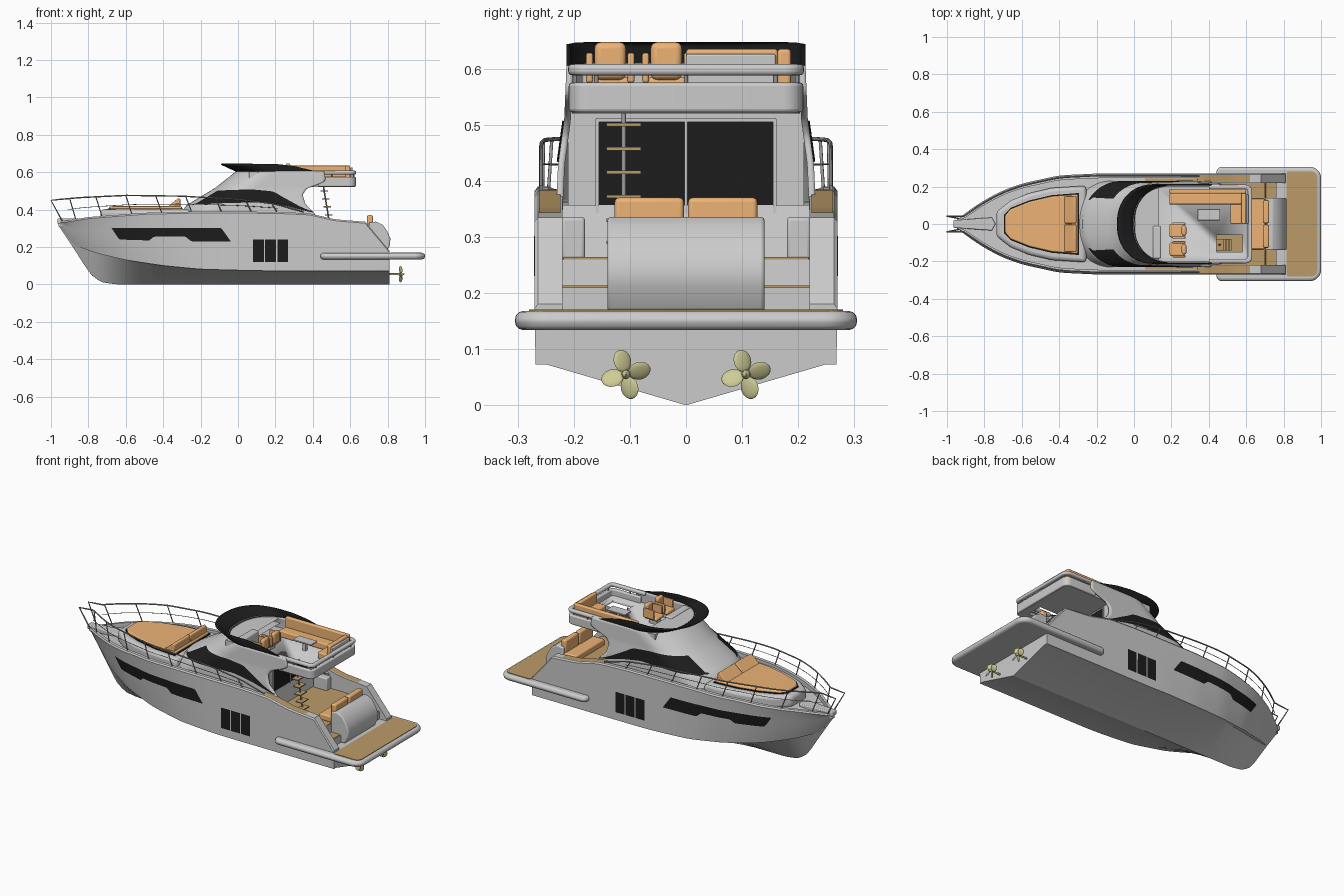
import bpy, bmesh, math
from mathutils import Matrix, Vector

if "Cube" in bpy.data.objects:
    bpy.data.objects.remove(bpy.data.objects["Cube"])

def mat(name, rgb):
    m = bpy.data.materials.new(name)
    m.diffuse_color = (*rgb, 1)
    m.use_nodes = True
    m.node_tree.nodes["Principled BSDF"].inputs["Base Color"].default_value = m.diffuse_color
    return m

BLACK, ORANGE = mat("black_glass", (.012, .012, .012)), mat("orange_cushion", (.85, .45, .18))
TEAK, BRASS, STEEL = mat("teak", (.5, .33, .14)), mat("brass", (.62, .6, .3)), mat("steel", (.3, .3, .3))

def finish(name, bm, m=None, bev=0, solid=0, angle=35):
    bmesh.ops.remove_doubles(bm, verts=bm.verts, dist=1e-5)
    bmesh.ops.recalc_face_normals(bm, faces=bm.faces)
    me = bpy.data.meshes.new(name)
    bm.to_mesh(me)
    bm.free()
    ob = bpy.data.objects.new(name, me)
    bpy.context.collection.objects.link(ob)
    if m:
        me.materials.append(m)
    bpy.ops.object.select_all(action='DESELECT')
    ob.select_set(True)
    bpy.context.view_layer.objects.active = ob
    bpy.ops.object.shade_smooth_by_angle(angle=math.radians(angle))
    if solid:
        s = ob.modifiers.new("solid", 'SOLIDIFY')
        s.thickness, s.offset = solid, 0
    if bev:
        b = ob.modifiers.new("bevel", 'BEVEL')
        b.width, b.segments, b.limit_method = bev, 3, 'ANGLE'
    return ob

def lin(x, tab):
    if x <= tab[0][0]: return tab[0][1]
    for (a, p), (b, q) in zip(tab, tab[1:]):
        if x <= b: return p + (q - p) * (x - a) / (b - a)
    return tab[-1][1]

def smooth(x, tab, h=.035):
    return sum(lin(x + h * k, tab) for k in (-1, -.5, 0, .5, 1)) / 5

def grid(name, rows, m=None, closed=False, **kw):
    bm = bmesh.new()
    vs = [[bm.verts.new(p) for p in r] for r in rows]
    n = len(rows[0])
    for a, b in zip(vs, vs[1:]):
        for j in range(n if closed else n - 1):
            bm.faces.new((a[j], a[(j + 1) % n], b[(j + 1) % n], b[j]))
    if closed:
        bm.faces.new(vs[0]); bm.faces.new(vs[-1])
    return finish(name, bm, m, **kw)

def prism(name, pts, lo, hi, m=None, bev=0, axis='z'):
    put = (lambda p, h: (p[0], p[1], h)) if axis == 'z' else (lambda p, h: (p[0], h, p[1]))
    return grid(name, [[put(p, lo) for p in pts], [put(p, hi) for p in pts]], m, closed=True, bev=bev)

def box(name, x0, x1, y0, y1, z0, z1, m=None, bev=0):
    return prism(name, [(x0, y0), (x1, y0), (x1, y1), (x0, y1)], z0, z1, m, bev)

def tube(name, pts, r, m=STEEL):
    cu = bpy.data.curves.new(name, 'CURVE')
    cu.dimensions, cu.bevel_depth, cu.bevel_resolution = '3D', r, 2
    sp = cu.splines.new('POLY')
    sp.points.add(len(pts) - 1)
    for p, q in zip(sp.points, pts): p.co = (*q, 1)
    cu.materials.append(m)
    ob = bpy.data.objects.new(name, cu)
    bpy.context.collection.objects.link(ob)

def corner(cx, cy, r, a0, a1, n=7):
    return [(cx + r * math.cos(math.radians(a0 + (a1 - a0) * i / n)),
             cy + r * math.sin(math.radians(a0 + (a1 - a0) * i / n))) for i in range(n + 1)]

def rrect(x0, x1, w, r0, r1):
    return (corner(x1 - r1, w - r1, r1, 90, 0) + corner(x1 - r1, r1 - w, r1, 0, -90)
            + corner(x0 + r0, r0 - w, r0, -90, -180) + corner(x0 + r0, w - r0, r0, 180, 90))

def u_wall(name, x0, x1, w, th, r, z0, z1, bev):
    out = [(x0, w)] + corner(x1 - r, w - r, r, 90, 0) + corner(x1 - r, r - w, r, 0, -90) + [(x0, -w)]
    k, wi, xi = r - th, w - th, x1 - th
    inn = [(x0, -wi)] + corner(xi - k, k - wi, k, -90, 0) + corner(xi - k, wi - k, k, 0, 90) + [(x0, wi)]
    return prism(name, out + inn, z0, z1, None, bev)

# ---- hull: lofted stations with chine, flared topsides, bulwark and deck
KEEL = [(-.96, .315), (-.88, .195), (-.8, .07), (-.77, .035), (-.72, .01), (-.65, 0), (.81, 0)]
CH_Y = [(-.96, .002), (-.88, .006), (-.8, .05), (-.6, .145), (-.4, .205), (-.2, .238), (0, .25), (.81, .25)]
CH_Z = [(-.96, .32), (-.88, .21), (-.75, .165), (-.6, .13), (-.4, .1), (-.2, .081), (.1, .073), (.81, .073)]
SH_Y = [(-.96, .012), (-.9, .06), (-.8, .128), (-.7, .18), (-.6, .216), (-.4, .26), (-.2, .27), (.81, .27)]
SH_Z = [(-.96, .335), (-.8, .36), (-.5, .383), (-.2, .39), (.2, .388), (.38, .38), (.52, .348), (.68, .335), (.81, .18)]
def sh_y(x): return smooth(x, SH_Y) if x > -.9 else lin(x, SH_Y)
def sh_z(x): return lin(x, SH_Z)
def ch(x):
    f = smooth if -.86 < x else lin
    return f(x, CH_Y), f(x, CH_Z)
def side_y(x, z):
    cy, cz = ch(x)
    cy = cy + min(.018, cy * .3)
    v = max(0, min(1, (z - cz) / (sh_z(x) - cz)))
    return cy + (sh_y(x) - cy) * v ** .85

rows = []
xs = sorted({-.96 + i * .03 for i in range(59)} | {-.945, .34, .36, .68, .70, .71, .81})
for x in xs:
    cy, cz = ch(x)
    sy, sz = sh_y(x), sh_z(x)
    kz = lin(x, KEEL)
    dz = sz - .025 if x <= .34 else (.26 if x <= .705 else .16)
    iy = sy - min(.05 if x > .35 else .025, sy * .4)
    half = [(cy, cz), (cy + min(.018, cy * .3), cz)]
    half += [(side_y(x, cz + (sz - cz) * k / 5), cz + (sz - cz) * k / 5) for k in range(1, 5)]
    half += [(sy, sz - .008), (sy - min(.006, sy * .2), sz), (iy, sz), (iy, dz)]
    rows.append([(x, 0, min(kz, cz))] + [(x, y, z) for y, z in half] + [(x, 0, dz)]
                + [(x, -y, z) for y, z in reversed(half)])
grid("hull", rows, closed=True, angle=30)

# hull windows, teak side decks
def side_patch(name, x0, x1, lo, hi, s, n=24):
    r = []
    for i in range(n + 1):
        x = x0 + (x1 - x0) * i / n
        a, b = lin(x, lo), lin(x, hi)
        r.append([(x, s * (side_y(x, a + (b - a) * k / 4) + .003), a + (b - a) * k / 4) for k in range(5)])
    grid(name, r, BLACK)

LO = [(-.675, .30), (-.635, .24), (-.475, .235), (-.45, .255), (-.28, .255), (-.25, .23), (-.04, .23)]
HI = [(-.675, .302), (-.09, .302), (-.04, .232)]
for s in (1, -1):
    side_patch("bow_window", -.675, -.04, LO, HI, s, 60)
    for i in range(3):
        x = .08 + i * .065
        side_patch("side_window", x, x + .058, [(0, .12)], [(0, .24)], s, 2)
    for x0, x1, y0, y1, d in ((.06, .34, .222, .244, -.021), (.34, .62, .224, .262, .003)):
        grid("side_deck_teak", [[(x, s * y0, sh_z(x) + d), (x, s * y1, sh_z(x) + d)]
                                for x in [x0 + (x1 - x0) * i / 14 for i in range(15)]], TEAK)

# ---- swim platform
prism("swim_platform", rrect(.44, 1.0, .305, .03, .06), .134, .168, None, .015)
prism("platform_teak", rrect(.815, .98, .28, .012, .03), .16, .171, TEAK)

# ---- cabin shell: rounded front plan, raked with height
F = [(.34, -.33), (.42, -.27), (.51, -.12), (.605, 0)]
W = [(.34, .226), (.43, .222), (.51, .211), (.605, .207)]
AFT = [(.34, .44), (.385, .405), (.43, .36), (.48, .345), (.515, .37), (.535, .43), (.555, .47), (.605, .46)]
def shell(t, z, f, w, aft, nose=.2, off=0):
    s, a = (1 if t >= 0 else -1), abs(t)
    if a < .5:
        q = a * math.pi
        return (f - off + nose * (1 - math.cos(q) ** .9), s * (w + off) * math.sin(q) ** .9, z)
    return (f + nose + (aft - f - nose) * (a - .5) * 2, s * (w + off), z)

T = [-1 + i / 40 for i in range(81)]
Z = [.34 + .265 * i / 20 for i in range(21)]
grid("cabin", [[shell(t, z, lin(z, F), lin(z, W), lin(z, AFT)) for t in T] for z in Z], solid=.012)
WL = [(0, .42), (.5, .435), (.7, .44), (.85, .42), (1, .383)]
WH = [(0, .497), (.5, .508), (.7, .497), (.85, .45), (1, .386)]
win = []
for k in range(9):
    row = []
    for t in T:
        a, b = smooth(abs(t), WL), smooth(abs(t), WH)
        z = a + (b - a) * k / 8
        row.append(shell(t, z, lin(z, F), lin(z, W), .40, off=.009))
    win.append(row)
grid("cabin_window", win, BLACK)
VH = [(0, 1), (.65, 1), (.8, .75), (1, .05)]
grid("flybridge_visor", [[shell(t, .602 + .042 * k / 4 * lin(abs(t), VH), -.09 * k / 4, .209, .42)
                          for t in T] for k in range(5)], BLACK, solid=.008)

# aft bulkhead with sliding door
box("bulkhead", .30, .335, -.21, .21, .25, .53)
box("door_glass", .33, .339, -.155, .155, .262, .505, BLACK)
for y in (-.158, 0, .158):
    box("door_frame", .33, .343, y - .003, y + .003, .262, .51)
box("door_head", .33, .343, -.16, .16, .505, .512)

# ---- flybridge floor with ladder hatch, dash, tail coaming and rail
floor = prism("flybridge_floor", rrect(.04, .622, .203, .08, .03), .52, .54)
hatch = box("hatch_cutter", .44, .58, -.15, -.06, .45, .6)
hatch.hide_render = True
hatch.display_type = 'WIRE'
b = floor.modifiers.new("hatch", 'BOOLEAN')
b.operation, b.object = 'DIFFERENCE', hatch
prism("flybridge_dash", [shell(t, 0, .004, .2, .06, .13)[:2] for t in T], .57, .603)
u_wall("tail_coaming", .43, .63, .209, .022, .035, .522, .575, .006)
u_wall("tail_rail", .40, .632, .21, .024, .035, .588, .608, .007)
for x, y in ((.50, .198), (.618, .16), (.618, 0)):
    for s in (1, -1):
        tube("rail_post", [(x, s * y, .57), (x, s * y, .595)], .004)

# flybridge seating
box("helm_console", .10, .145, -.185, -.01, .54, .61, None, .008)
for y in (-.135, -.035):
    box("helm_seat_base", .20, .25, y - .02, y + .02, .54, .565)
    box("helm_seat", .19, .27, y - .036, y + .036, .565, .585, ORANGE, .008)
    box("helm_seat_back", .255, .28, y - .028, y + .028, .58, .647, ORANGE, .011)
    for d in (-.037, .037):
        box("helm_armrest", .205, .275, y + d - .006, y + d + .006, .575, .628, ORANGE, .004)
box("sofa_seat_side", .19, .575, .105, .165, .54, .578, ORANGE, .006)
box("sofa_seat_aft", .515, .575, 0, .106, .54, .578, ORANGE, .006)
box("sofa_back_side", .19, .60, .163, .187, .54, .635, ORANGE, .006)
box("sofa_back_aft", .575, .60, 0, .164, .54, .635, ORANGE, .006)
box("sofa_back_shell", .60, .612, 0, .16, .54, .626, None, .004)
box("fly_table", .34, .46, .02, .08, .59, .598, None, .003)
box("fly_table_leg", .39, .41, .04, .06, .54, .592)

# ladder
for i, z in enumerate((.5, .457, .415, .372, .33, .29)):
    box("ladder_step", .44 + .008 * i, .48 + .008 * i, -.142, -.08, z - .003, z + .003, TEAK)
tube("ladder_spine", [(.455, -.111, .535), (.50, -.111, .262)], .004)

# ---- cockpit: teak floor, steps, stern sofa
box("cockpit_teak", .336, .70, -.218, .218, .255, .264, TEAK)
prism("stern_console", [(.70, .168), (.70, .33), (.74, .336), (.775, .318), (.80, .28), (.815, .245),
                        (.812, .21), (.79, .168)], -.14, .14, None, .006, 'y')
box("stern_seat", .62, .70, -.135, .135, .262, .30, ORANGE, .008)
for s in (1, -1):
    y0, y1 = sorted((s * .004, s * .127))
    box("stern_backrest", .69, .722, y0, y1, .295, .37, ORANGE, .008)
    y0, y1 = sorted((s * .14, s * .222))
    box("stern_step", .70, .765, y0, y1, .16, .21)
    box("stern_step_teak", .705, .76, y0, y1, .209, .213, TEAK)
    y0, y1 = sorted((s * .18, s * .222))
    box("cockpit_locker", .36, .45, y0, y1, .26, .335, None, .006)

# ---- foredeck: coachroof and sunpad
def pad(d):
    p = [(-.69 - d, .045 + d * .5), (-.66, .08 + d), (-.56, .12 + d), (-.44, .148 + d), (-.30 + d, .16 + d)]
    return p + [(x, -y) for x, y in reversed(p)]
prism("coachroof", pad(.045), .33, .402, None, .02)
prism("sunpad_trim", pad(.006), .39, .407, BLACK)
prism("sunpad", pad(0), .395, .418, ORANGE, .007)
for s in (1, -1):
    y0, y1 = sorted((s * .003, s * .15))
    prism("sunpad_headrest", [(-.375, .415), (-.32, .461), (-.308, .455), (-.308, .415)], y0, y1, ORANGE, .004, 'y')
prism("bow_platform", [(-.965, -.02), (-.76, -.035), (-.74, 0), (-.76, .035), (-.965, .02)], .325, .352, None, .005)

# ---- guard rails
RZ = [(-1, .45), (-.85, .464), (-.6, .476), (-.3, .472), (0, .455), (.2, .43), (.35, .388)]
def rail_y(x): return max(.042, sh_y(max(x, -.96)) - .012)
for s in (1, -1):
    line = [-1 + i * .045 for i in range(31)]
    tube("guard_rail", [(-.94, s * .03, .34)] + [(x, s * rail_y(x), lin(x, RZ)) for x in line], .0038)
    tube("mid_rail", [(x, s * rail_y(x), (lin(x, RZ) + sh_z(x)) / 2) for x in line[2:28]], .0016)
    for x in (-.9, -.76, -.6, -.44, -.28, -.12, .04, .18):
        tube("stanchion", [(x + .035, s * rail_y(x + .035), sh_z(x + .035) - .01),
                           (x, s * rail_y(x), lin(x, RZ))], .003)

# ---- propellers
for s in (1, -1):
    bm = bmesh.new()
    c = Vector((.87, s * .107, .055))
    bmesh.ops.create_uvsphere(bm, u_segments=12, v_segments=8, radius=1,
                              matrix=Matrix.Translation(c) @ Matrix.Diagonal((.02, .008, .008, 1)))
    for i in range(4):
        m = (Matrix.Translation(c) @ Matrix.Rotation(math.radians(90 * i + 15), 4, 'X')
             @ Matrix.Translation((0, 0, .025)) @ Matrix.Rotation(math.radians(30), 4, 'Z')
             @ Matrix.Diagonal((.004, .018, .02, 1)))
        bmesh.ops.create_uvsphere(bm, u_segments=12, v_segments=8, radius=1, matrix=m)
    finish("propeller", bm, BRASS)
    tube("propeller_shaft", [(.78, s * .107, .055), (.87, s * .107, .055)], .005, BRASS)
